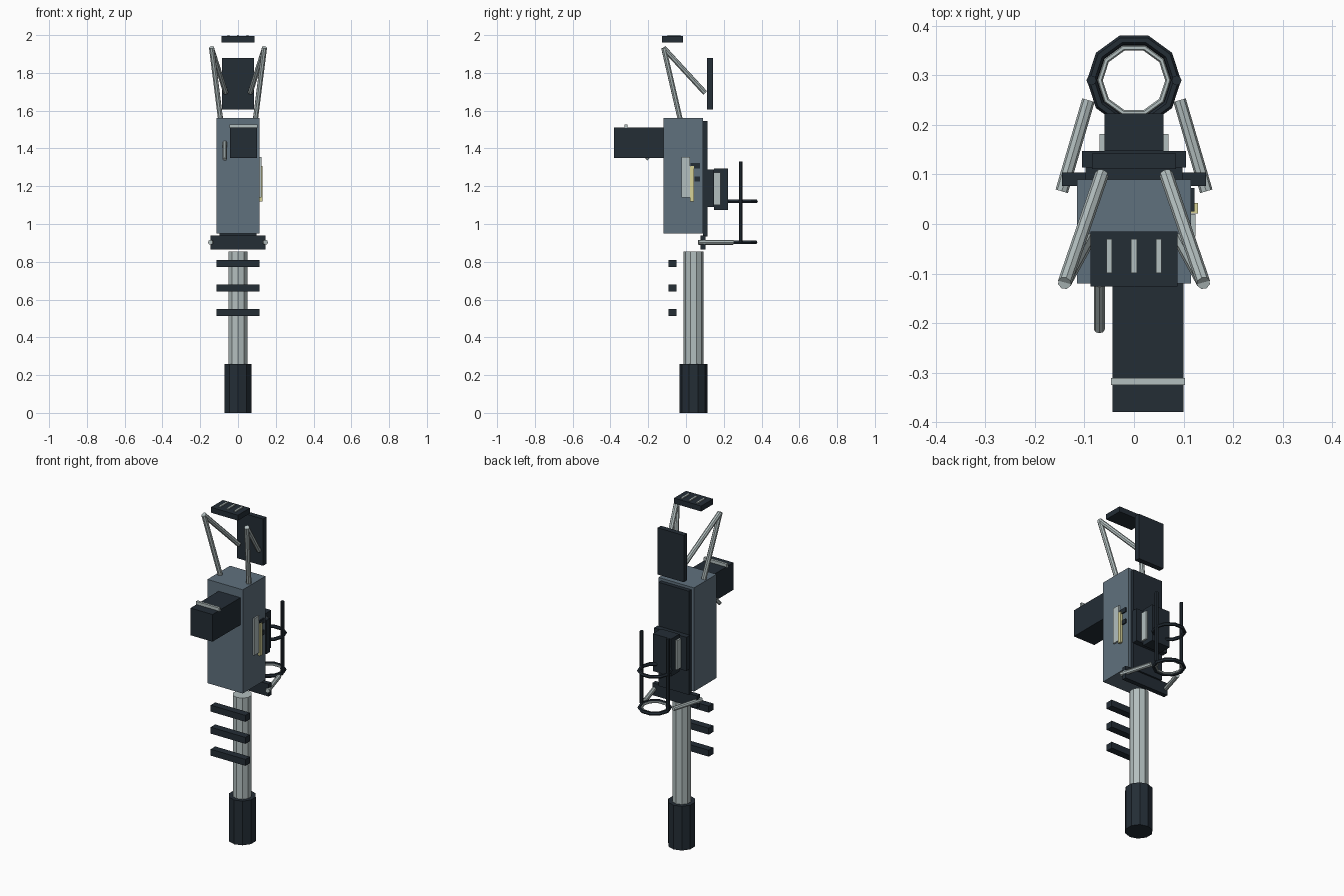
import bpy
import math
from mathutils import Vector

if "Cube" in bpy.data.objects:
    bpy.data.objects.remove(bpy.data.objects["Cube"])


def material(name, rgb):
    m = bpy.data.materials.new(name)
    m.diffuse_color = (*rgb, 1.0)
    m.use_nodes = True
    m.node_tree.nodes["Principled BSDF"].inputs["Base Color"].default_value = m.diffuse_color
    return m


DARK = material("dark navy", (0.017, 0.026, 0.036))
BODY = material("slate blue", (0.117, 0.165, 0.208))
METAL = material("pale metal", (0.45, 0.52, 0.52))
YELLOW = material("pale yellow", (0.68, 0.65, 0.31))


def finish(obj, name, mat):
    obj.name = name
    obj.data.name = name
    obj.data.materials.append(mat)
    return obj


def box(name, mat, x, y, z):
    """Box from (min, max) ranges on each axis."""
    bpy.ops.mesh.primitive_cube_add(size=1)
    o = bpy.context.object
    size = [r[1] - r[0] for r in (x, y, z)]
    mid = [(r[0] + r[1]) / 2 for r in (x, y, z)]
    for v in o.data.vertices:
        v.co = [v.co[i] * size[i] + mid[i] for i in range(3)]
    return finish(o, name, mat)


def rod(name, mat, a, b, radius, sides=8):
    """Straight cylinder between two points."""
    a, b = Vector(a), Vector(b)
    d = b - a
    bpy.ops.mesh.primitive_cylinder_add(vertices=sides, radius=radius,
                                        depth=d.length, location=(a + b) / 2)
    o = bpy.context.object
    if abs(d.x) + abs(d.y) > 1e-5:
        o.rotation_euler = d.to_track_quat('Z', 'Y').to_euler()
    return finish(o, name, mat)


def ring(name, mat, z, major, minor):
    bpy.ops.mesh.primitive_torus_add(major_segments=10, minor_segments=6,
                                     major_radius=major, minor_radius=minor,
                                     location=(0, 0.29, z))
    return finish(bpy.context.object, name, mat)


# Main body with its back plate and lower crossbar
box("body", BODY, (-0.115, 0.115), (-0.12, 0.09), (0.95, 1.56))
box("back_plate", DARK, (-0.098, 0.098), (0.09, 0.114), (0.935, 1.545))
box("lower_crossbar", DARK, (-0.145, 0.145), (0.077, 0.104), (0.865, 0.938))

# Post and foot
rod("post", METAL, (0, 0.04, 0.26), (0, 0.04, 0.855), 0.052, 10)
rod("foot", DARK, (0, 0.04, 0), (0, 0.04, 0.26), 0.075, 10)

# Floating bars in front of the post
for i in range(3):
    z = 0.532 + 0.1295 * i
    box(f"front_bar_{i + 1}", DARK, (-0.113, 0.113), (-0.092, -0.05),
        (z - 0.019, z + 0.019))

# Front housing, its trim and the angled lever
box("front_housing", DARK, (-0.043, 0.1), (-0.38, -0.12), (1.35, 1.51))
box("housing_trim", METAL, (-0.046, 0.103), (-0.325, -0.311), (1.507, 1.528))
rod("lever", METAL, (-0.07, -0.213, 1.343), (-0.07, -0.12, 1.433), 0.011)

# Panel and markers on the right side
box("side_panel", METAL, (0.113, 0.124), (-0.025, 0.02), (1.14, 1.356))
box("side_marker", YELLOW, (0.113, 0.129), (0.021, 0.042), (1.12, 1.308))
box("side_button_upper", DARK, (0.113, 0.122), (0.025, 0.073), (1.295, 1.322))
box("side_button_lower", DARK, (0.113, 0.122), (0.045, 0.073), (1.226, 1.252))

# Rear pack with pale side strips
box("pack_base", DARK, (-0.105, 0.105), (0.114, 0.147), (1.09, 1.288))
box("pack", DARK, (-0.06, 0.06), (0.147, 0.223), (1.075, 1.295))
for s, side in ((-1, "left"), (1, "right")):
    box(f"pack_strip_{side}", METAL, sorted((s * 0.05, s * 0.07)),
        (0.147, 0.182), (1.10, 1.272))

# Upper panel and top plate with three slots
box("upper_panel", DARK, (-0.085, 0.085), (0.111, 0.142), (1.605, 1.88))
box("top_plate", DARK, (-0.088, 0.088), (-0.126, -0.015), (1.962, 1.994))
for i in range(3):
    x = 0.05 * (i - 1)
    box(f"top_slot_{i + 1}", METAL, (x - 0.006, x + 0.006),
        (-0.099, -0.03), (1.992, 2.0))

# Mirrored struts, ring arms and uprights
for s, side in ((-1, "left"), (1, "right")):
    top = (s * 0.14, -0.118, 1.932)
    rod(f"long_strut_{side}", METAL, top, (s * 0.065, 0.1, 1.695), 0.014)
    rod(f"short_strut_{side}", METAL, top, (s * 0.093, -0.032, 1.56), 0.014)
    rod(f"ring_arm_{side}", METAL, (s * 0.146, 0.066, 0.903),
        (s * 0.092, 0.25, 0.903), 0.013)
    rod(f"ring_upright_{side}", DARK, (s * 0.086, 0.29, 0.905),
        (s * 0.086, 0.29, 1.33), 0.01)

# Rear rings
ring("upper_ring", DARK, 1.12, 0.085, 0.01)
ring("lower_ring", DARK, 0.903, 0.083, 0.01)
ring("lower_ring_liner", METAL, 0.903, 0.069, 0.006)
